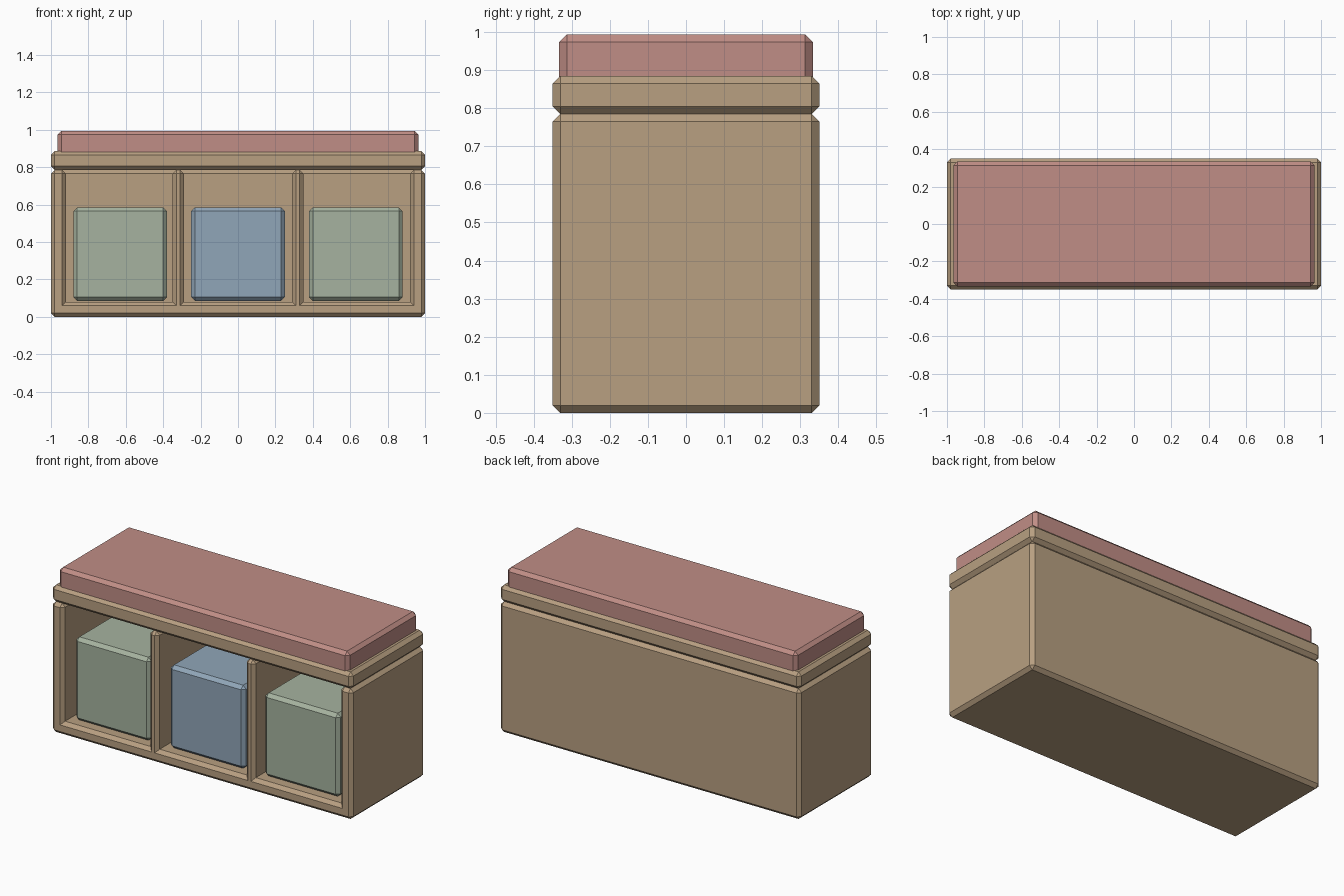
import bpy, bmesh
from mathutils import Vector

if "Cube" in bpy.data.objects:
    bpy.data.objects.remove(bpy.data.objects["Cube"])


def material(name, rgb):
    m = bpy.data.materials.new(name)
    m.diffuse_color = (*rgb, 1)
    m.use_nodes = True
    m.node_tree.nodes["Principled BSDF"].inputs["Base Color"].default_value = m.diffuse_color
    return m


WOOD = material("wood", (0.48, 0.35, 0.22))
ROSE = material("rose_fabric", (0.53, 0.27, 0.24))
SAGE = material("sage_bin", (0.38, 0.45, 0.35))
BLUE = material("blue_bin", (0.28, 0.38, 0.48))


def box(name, x, y, z, mat, chamfer=0.02):
    """Flat-chamfered box from (min, max) ranges on each axis."""
    ranges = (x, y, z)
    centre = Vector([(a + b) / 2 for a, b in ranges])
    size = Vector([b - a for a, b in ranges])
    bm = bmesh.new()
    bmesh.ops.create_cube(bm, size=1)
    bmesh.ops.scale(bm, vec=size, verts=bm.verts)
    bmesh.ops.bevel(bm, geom=bm.edges[:], offset=chamfer, segments=1,
                    affect='EDGES', clamp_overlap=True)
    me = bpy.data.meshes.new(name)
    bm.to_mesh(me)
    bm.free()
    me.materials.append(mat)
    ob = bpy.data.objects.new(name, me)
    ob.location = centre
    bpy.context.collection.objects.link(ob)
    return ob


# Carcass: floor and back meet the side panels inside their thickness
box("bottom_board", (-0.96, 0.96), (-0.35, 0.33), (0, 0.08), WOOD)
box("back_panel", (-0.96, 0.96), (0.29, 0.35), (0, 0.785), WOOD)
for side, s in (("left", -1), ("right", 1)):
    cx = 0.96 * s
    box(side + "_side_panel", (cx - 0.04, cx + 0.04), (-0.35, 0.35), (0, 0.785), WOOD)
    cx = 0.32 * s
    box(side + "_divider", (cx - 0.03, cx + 0.03), (-0.35, 0.32), (0.03, 0.785), WOOD)

# Seat top and cushion
box("seat_board", (-1, 1), (-0.35, 0.35), (0.785, 0.885), WOOD)
box("seat_cushion", (-0.965, 0.965), (-0.333, 0.333), (0.862, 0.994), ROSE)

# Storage bins, one per bay
for name, cx, mat in (("left_bin", -0.63, SAGE), ("middle_bin", 0, BLUE),
                      ("right_bin", 0.63, SAGE)):
    box(name, (cx - 0.25, cx + 0.25), (-0.30, 0.26), (0.085, 0.585), mat)
